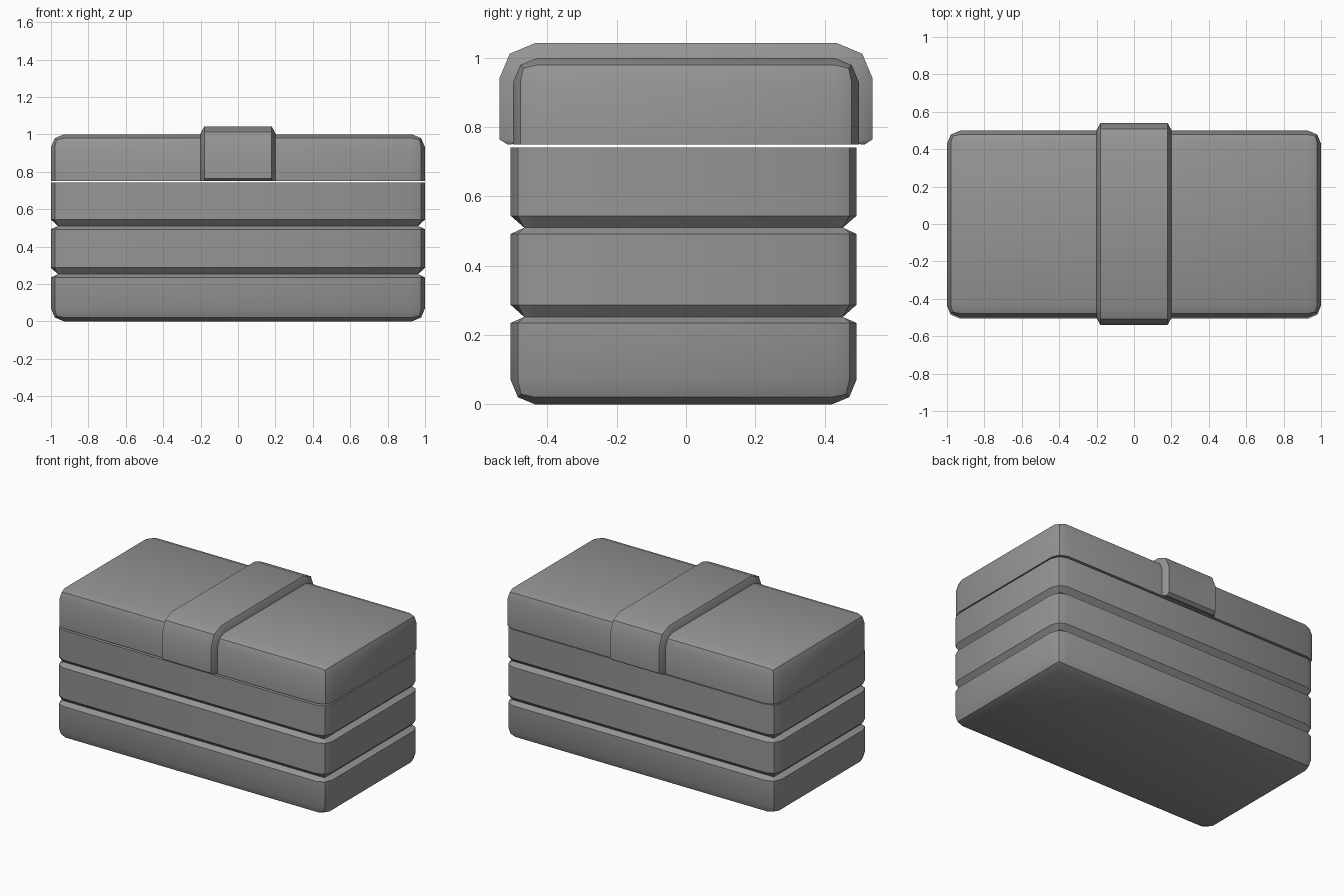
import bpy, bmesh
from mathutils import Vector

if "Cube" in bpy.data.objects:
    bpy.data.objects.remove(bpy.data.objects["Cube"])

dark = bpy.data.materials.new("dark_grey")
dark.diffuse_color = (0.3, 0.3, 0.3, 1)
dark.use_nodes = True
dark.node_tree.nodes["Principled BSDF"].inputs["Base Color"].default_value = dark.diffuse_color


def finish(bm, name):
    bmesh.ops.recalc_face_normals(bm, faces=bm.faces[:])
    mesh = bpy.data.meshes.new(name)
    bm.to_mesh(mesh)
    bm.free()
    mesh.materials.append(dark)
    ob = bpy.data.objects.new(name, mesh)
    bpy.context.collection.objects.link(ob)
    bpy.ops.object.select_all(action='DESELECT')
    ob.select_set(True)
    bpy.context.view_layer.objects.active = ob
    bpy.ops.object.shade_smooth_by_angle(angle=0.5236)
    return ob


def rounded_box():
    # 2 x 1 x 1 block standing on the floor, two-segment rounded edges
    bm = bmesh.new()
    bmesh.ops.create_cube(bm, size=1)
    for v in bm.verts:
        v.co = Vector((v.co.x * 2, v.co.y * 0.998, v.co.z + 0.5))
    bmesh.ops.bevel(bm, geom=bm.edges[:], offset=0.07, segments=2,
                    profile=0.5, affect='EDGES')
    return bm


def cut(bm, z, below=False, above=False):
    res = bmesh.ops.bisect_plane(
        bm, geom=bm.verts[:] + bm.edges[:] + bm.faces[:], dist=1e-5,
        plane_co=(0, 0, z), plane_no=(0, 0, 1),
        clear_inner=below, clear_outer=above)
    edges = [g for g in res['geom_cut'] if isinstance(g, bmesh.types.BMEdge)]
    if below or above:
        bmesh.ops.edgeloop_fill(bm, edges=edges)
    return [g for g in res['geom_cut'] if isinstance(g, bmesh.types.BMVert)]


# Body with two pinched grooves whose inner corners are nearly square
bm = rounded_box()
cut(bm, 0.742, above=True)
for low, mid, high in ((0.235, 0.252, 0.287), (0.492, 0.51, 0.544)):
    cut(bm, low)
    cut(bm, high)
    for v in cut(bm, mid):
        v.co.x = max(-0.963, min(0.963, v.co.x))
        v.co.y = max(-0.46, min(0.46, v.co.y))
body = finish(bm, "body")
body.location.y = -0.007

# Lid
bm = rounded_box()
cut(bm, 0.75, below=True)
finish(bm, "lid")

# Strap over the lid, its side edges sloping down to the lid surface
outer = [(0.48, 0.76), (0.516, 0.75), (0.539, 0.765), (0.539, 0.94),
         (0.509, 1.012), (0.435, 1.043)]
inner = [(0.48, 0.76), (0.5, 0.751), (0.503, 0.765), (0.503, 0.932),
         (0.483, 0.986), (0.43, 1.006)]
bm = bmesh.new()
rings = []
for x, half in ((-0.2, inner), (-0.18, outer), (0.18, outer), (0.2, inner)):
    loop = half + [(-y, z) for y, z in reversed(half)]
    rings.append([bm.verts.new((x, y, z)) for y, z in loop])
for a, b in zip(rings, rings[1:]):
    for i in range(len(a)):
        j = (i + 1) % len(a)
        bm.faces.new((a[i], a[j], b[j], b[i]))
bm.faces.new(rings[0])
bm.faces.new(rings[-1])
bmesh.ops.remove_doubles(bm, verts=bm.verts[:], dist=1e-5)
finish(bm, "lid_strap")
